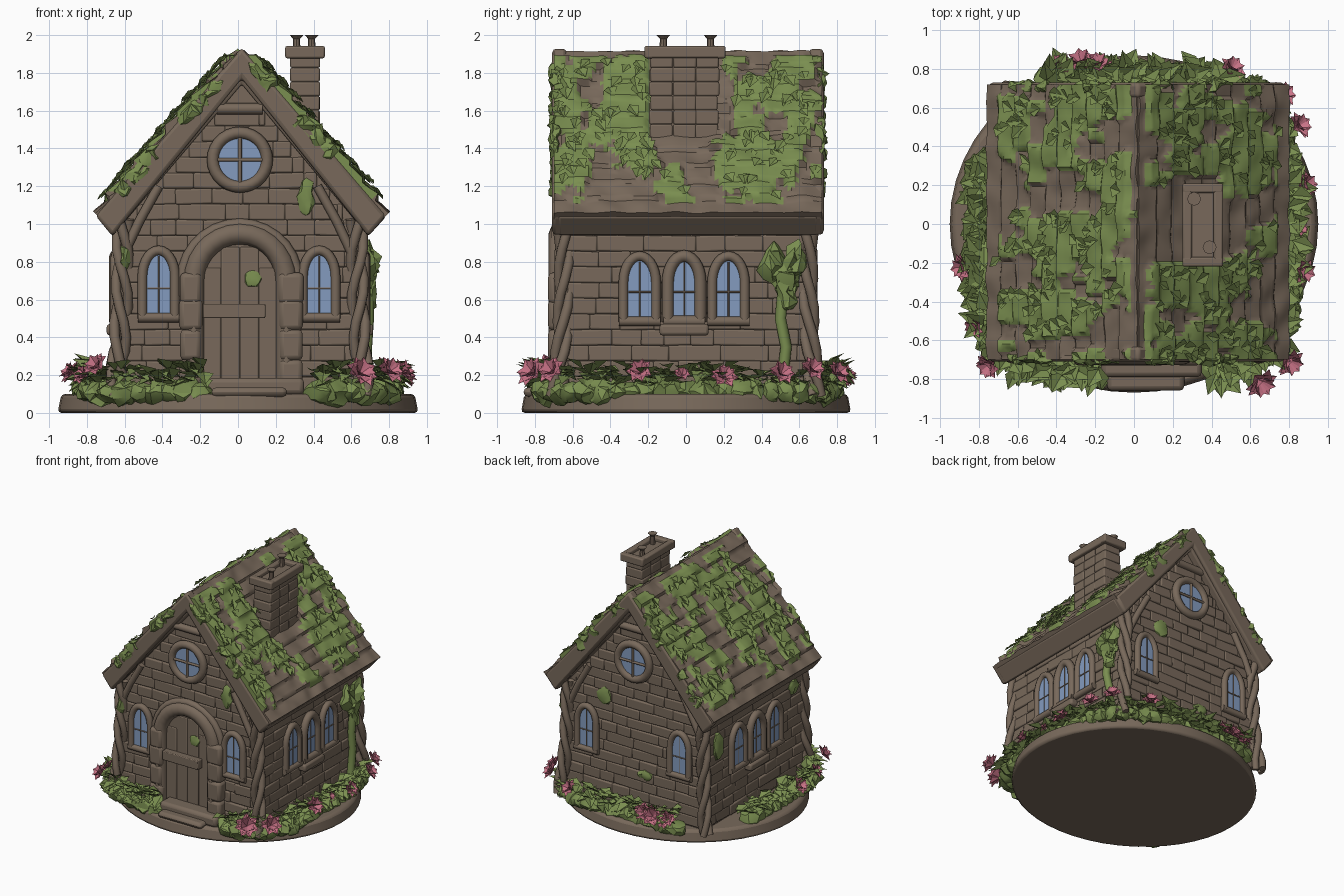
import bpy, bmesh, math, random
from mathutils import Matrix, Vector, noise

if "Cube" in bpy.data.objects:
    bpy.data.objects.remove(bpy.data.objects["Cube"])

random.seed(7)
R = random.uniform


def material(name, rgb):
    m = bpy.data.materials.new(name)
    m.diffuse_color = (*rgb, 1)
    m.use_nodes = True
    m.node_tree.nodes["Principled BSDF"].inputs["Base Color"].default_value = m.diffuse_color
    return m


BROWN = material("brown stone", (0.188, 0.141, 0.104))
GREEN = material("leaf green", (0.195, 0.272, 0.08))
BLUE = material("window blue", (0.23, 0.33, 0.52))
PINK = material("flower pink", (0.58, 0.17, 0.24))


def finish(name, bm, mats, bevel=0.0, angle=40, solid=True):
    if solid:
        bmesh.ops.recalc_face_normals(bm, faces=bm.faces)
    me = bpy.data.meshes.new(name)
    bm.to_mesh(me)
    bm.free()
    for m in mats:
        me.materials.append(m)
    ob = bpy.data.objects.new(name, me)
    bpy.context.collection.objects.link(ob)
    if bevel:
        mod = ob.modifiers.new("soft edges", 'BEVEL')
        mod.width, mod.segments = bevel, 2
    if angle:
        select(ob)
        bpy.ops.object.shade_smooth_by_angle(angle=math.radians(angle))


def select(ob):
    bpy.ops.object.select_all(action='DESELECT')
    ob.select_set(True)
    bpy.context.view_layer.objects.active = ob


def box(bm, M, c, s, tilt=0):
    bmesh.ops.create_cube(bm, size=1, matrix=M @ Matrix.Translation(c) @ Matrix.Rotation(tilt, 4, 'Z') @ Matrix.Diagonal((*s, 1)))


def lump(bm, M, c, s, rough=.6):
    r = bmesh.ops.create_icosphere(bm, subdivisions=2, radius=1, matrix=M @ Matrix.Translation(c) @ Matrix.Diagonal((*s, 1)))
    for v in r["verts"]:
        v.co += noise.noise_vector(v.co * 25) * min(s) * rough


def tube(name, pts, r, mat, M=Matrix(), closed=False):
    cu = bpy.data.curves.new(name, 'CURVE')
    cu.dimensions, cu.bevel_depth, cu.bevel_resolution, cu.use_fill_caps = '3D', r, 2, True
    sp = cu.splines.new('POLY')
    sp.points.add(len(pts) - 1)
    for p, q in zip(sp.points, pts):
        p.co = (*(M @ Vector(q)), 1)
    sp.use_cyclic_u = closed
    cu.materials.append(mat)
    ob = bpy.data.objects.new(name, cu)
    bpy.context.collection.objects.link(ob)
    select(ob)
    bpy.ops.object.convert(target='MESH')
    bpy.ops.object.shade_smooth_by_angle(angle=math.radians(50))


def leaf(bm, p, d, up, L, W):
    d = d.normalized()
    s = d.cross(up).normalized() * W / 2
    lift = s.cross(d).normalized() * W * 0.25
    a, b, c, e = [bm.verts.new(q) for q in (p, p + d * L * .45 + s + lift, p + d * L, p + d * L * .45 - s + lift)]
    bm.faces.new((a, b, c))
    bm.faces.new((a, c, e))


def prism(bm, prof, y0, y1):
    rings = [[bm.verts.new((x, y, z)) for x, z in prof] for y in (y0, y1)]
    bm.faces.new(rings[0])
    bm.faces.new(rings[1][::-1])
    for i in range(len(prof)):
        bm.faces.new((rings[0][i], rings[0][i - 1], rings[1][i - 1], rings[1][i]))


# wall frames: local u along the wall, v up, d outward
def frame(deg, dist, off=0.01):
    return Matrix.Translation((off, 0, 0)) @ Matrix.Rotation(math.radians(deg), 4, 'Z') @ Matrix.Translation((0, -dist, 0)) @ Matrix.Rotation(math.pi / 2, 4, 'X')


WALLS = {"front": frame(0, .64), "right": frame(90, .63), "back": frame(180, .64), "left": frame(270, .63)}

# round base
bm = bmesh.new()
bmesh.ops.create_cone(bm, cap_ends=True, segments=48, radius1=.955, radius2=.935, depth=.1,
                      matrix=Matrix.Translation((0, 0, .05)) @ Matrix.Diagonal((1, .915, 1, 1)))
finish("round_base", bm, [BROWN], .02)

# house body
bm = bmesh.new()
prism(bm, [(-.62, .08), (-.62, 1.06), (.01, 1.8), (.64, 1.06), (.64, .08)], -.64, .64)
finish("house_body", bm, [BROWN], 0, 30)

# stone courses on all four walls
bm = bmesh.new()
for name, M in WALLS.items():
    gable = name in ("front", "back")
    v = .15
    while v < (1.62 if gable else 1.0):
        half = min(.645, .66 * (1.72 - v) / .8) if gable else .645
        u = -half
        while u < half - .02:
            w = min(R(.12, .28), half - u)
            box(bm, M, (u + w / 2, v, 0), (w + .004, R(.08, .086), R(.02, .045)), R(-.03, .03))
            u += w
        v += .083
finish("wall_stones", bm, [BROWN], .009, 60)


def arch(w, z0, spring, h, d, n=14):
    top = [(-w * math.cos(math.pi * i / n), spring + h * math.sin(math.pi * i / n), d) for i in range(n + 1)]
    return [(-w, z0, d)] + top + [(w, z0, d)]


def shift(pts, u):
    return [(p[0] + u, p[1], p[2]) for p in pts]


def plate(name, pts, M, mat):
    bm = bmesh.new()
    f = bm.faces.new([bm.verts.new(M @ Vector(p)) for p in pts])
    f.normal_update()
    finish(name, bm, [mat], 0, 0, False)


def arched_window(tag, M, u, z0, z1, w, r):
    plate(tag + "_glass", shift(arch(w + .01, z0 - .01, z1 - .11, .12, .033), u), M, BLUE)
    tube(tag + "_frame", shift(arch(w + .026, z0 - .03, z1 - .11, .14, .03), u), r, BROWN, M)
    tube(tag + "_sill", [(u - w - .05, z0 - .025, .03), (u + w + .05, z0 - .025, .03)], r, BROWN, M)
    tube(tag + "_mullion", [(u, z0, .033), (u, z1, .033)], .004, BROWN, M)
    tube(tag + "_crossbar", [(u - w, z0 + .13, .033), (u + w, z0 + .13, .033)], .005, BROWN, M)


# windows
for side in ("front", "back"):
    M = WALLS[side]
    for u in (-.43, .42):
        arched_window(side + "_window", M, u, .53, .83, .06, .026)
    ring = lambda r, d: [(r * math.cos(a * math.pi / 14), 1.34 + r * math.sin(a * math.pi / 14), d) for a in range(28)]
    plate(side + "_round_glass", ring(.12, .035), M, BLUE)
    tube(side + "_round_frame", ring(.143, .03), .032, BROWN, M, True)
    tube(side + "_round_bar", [(-.12, 1.34, .04), (.12, 1.34, .04)], .01, BROWN, M)
    tube(side + "_round_mullion", [(0, 1.22, .04), (0, 1.46, .04)], .01, BROWN, M)
    tube(side + "_gable_beam", [(-.12, 1.61, .02), (.12, 1.61, .02)], .03, BROWN, M)
for side in ("right", "left"):
    for u in (-.245, -.01, .225):
        arched_window(side + "_window", WALLS[side], u, .51, .80, .06, .032 if u == -.01 else .026)
    bm = bmesh.new()
    box(bm, WALLS[side], (-.01, .44, .04), (.26, .06, .07))
    finish(side + "_window_ledge", bm, [BROWN], .015)

# door with planks, arch and steps
M = WALLS["front"]
plate("door_panel", arch(.21, .12, .7, .21, .031), M, BROWN)
bm = bmesh.new()
for u in (-.15, -.05, .05, .15):
    top = .69 + math.sqrt(.21 ** 2 - (abs(u) + .045) ** 2)
    box(bm, M, (u, (top + .15) / 2, .03), (.098, top - .15, .014))
box(bm, M, (-.03, .54, .06), (.33, .075, .06))
finish("door_planks", bm, [BROWN], .006)
tube("door_arch", arch(.245, .1, .7, .25, .03), .058, BROWN, M)
tube("door_hood", arch(.305, .62, .7, .3, .02), .03, BROWN, M)
bm = bmesh.new()
for u in (-.26, .27):
    for v in (.2, .36, .52, .66):
        box(bm, M, (u, v, .03), (R(.11, .14), .165, .12))
box(bm, M, (.08, .14, .07), (.52, .09, .16))
box(bm, M, (.05, .11, .12), (.4, .05, .2))
finish("door_jambs_and_steps", bm, [BROWN], .03)

# twisted branches at the four corners
for sx in (-1, 1):
    for sy in (-1, 1):
        for k in range(3):
            pts = [(.01 + sx * (.62 + .035 * math.sin(i * .75 + k * 2.1) + .05 * (1 - i / 12) ** 3),
                    sy * (.645 + .03 * math.cos(i * .75 + k * 2.1) + .04 * (1 - i / 12) ** 3), .09 + i * .078) for i in range(13)]
            tube("corner_branch", pts, .027, BROWN)
        tube("eave_brace", [(sx * .6, sy * .66, .85), (sx * .52, sy * .665, 1.02), (sx * .42, sy * .66, 1.2)], .025, BROWN)

# roof slab and end boards
bm = bmesh.new()
prism(bm, [(-.745, 1.04), (.02, 1.91), (.785, 1.04), (.69, .935), (.02, 1.74), (-.665, .935)], -.68, .70)
finish("roof_slab", bm, [BROWN], .015)
for y0, y1 in ((-.71, -.63), (.65, .73)):
    bm = bmesh.new()
    prism(bm, [(-.755, 1.045), (.02, 1.935), (.785, 1.045), (.69, .935), (.02, 1.77), (-.665, .935)], y0, y1)
    finish("roof_end_board", bm, [BROWN], .02)

# stepped shingles with moss patches
ROWS = 10


def moss(s, t, y):
    row = math.floor(t * ROWS)
    m = noise.noise((y * 4.6, t * 3.4, s * 7.3)) + .55 * noise.noise((y * 12, row * 2.7, s * 3.1)) - .0
    if t > .93 or t < .04 or (s > 0 and abs(y) < .2 and t < .55):
        m -= .7
    return m > (-.02 if s > 0 else .0)


def roof_point(s, t, y):
    n = Vector((s * .75, 0, .66))
    h = .008 + .018 * (t * ROWS % 1) + .016 * noise.noise((y * 9, t * 9, s)) + (.022 if moss(s, t, y) else 0)
    return Vector((.02 + s * .762 * t, y, 1.91 - .867 * t)) + n * h


bm = bmesh.new()
leaves = bmesh.new()
NT, NY = 60, 70
for s in (-1, 1):
    grid = [[bm.verts.new(roof_point(s, i / NT * .999, -.70 + 1.42 * j / NY)) for j in range(NY + 1)] for i in range(NT + 1)]
    for i in range(NT):
        for j in range(NY):
            q = (grid[i][j], grid[i + 1][j], grid[i + 1][j + 1], grid[i][j + 1])
            f = bm.faces.new(q if s > 0 else q[::-1])
            f.material_index = int(moss(s, (i + .5) / NT, -.70 + 1.42 * (j + .5) / NY))
    for k in range(230):
        t, y = R(.05, .88), R(-.70, .72)
        if moss(s, t, y) and moss(s, t + .04, y):
            d = Vector((s * .66, R(-.8, .8), -.75)) + Vector((s * .75, 0, .66)) * R(.0, .15)
            leaf(leaves, roof_point(s, t, y) + Vector((s * .004, 0, .004)), d, Vector((s * .75, 0, .66)), R(.06, .11), R(.05, .08))
border = [e for e in bm.edges if e.is_boundary]
for v in bmesh.ops.extrude_edge_only(bm, edges=border)["geom"]:
    if isinstance(v, bmesh.types.BMVert):
        v.co += Vector((-.035 if v.co.x > .02 else .035, 0, -.035))
finish("roof_shingles", bm, [BROWN, GREEN], 0, 45, False)
finish("roof_moss_leaves", leaves, [GREEN], 0, 0, False)

# moss spilling over the roof ends
bm = bmesh.new()
for x in (-.62, -.55, -.47, -.28, -.22, -.15, .12, .17, .37, .42, .48):
    for y in (-.695, .71):
        slope = Matrix.Translation((x, y, 1.93 - 1.14 * abs(x - .02))) @ Matrix.Rotation(math.radians(49 if x > 0 else -49), 4, 'Y')
        lump(bm, slope, (0, 0, R(-.035, 0)), (R(.05, .08), .028, R(.035, .055)), 1.2)
finish("roof_edge_moss", bm, [GREEN], 0, 30)

# chimney, cap and pots
bm = bmesh.new()
box(bm, Matrix(), (.355, -.01, 1.62), (.14, .35, .56))
z = 1.49
while z < 1.87:
    for y in (-.13, -.01, .11):
        box(bm, Matrix(), (.355, y + R(-.005, .005), z), (R(.145, .16), R(.12, .125), .076))
    z += .075
finish("chimney_shaft", bm, [BROWN], .009)
bm = bmesh.new()
for c, s in (((.355, -.195, 1.91), (.21, .05, .065)), ((.355, .185, 1.91), (.21, .05, .065)),
             ((.275, 0, 1.91), (.05, .4, .063)), ((.435, 0, 1.91), (.05, .4, .063)), ((.355, 0, 1.895), (.15, .36, .035))):
    box(bm, Matrix(), c, s)
finish("chimney_cap", bm, [BROWN], .01)
bm = bmesh.new()
for x, y in ((.39, -.12), (.31, .13)):
    for r1, r2, zz, h in ((.022, .018, 1.94, .08), (.018, .036, 1.99, .02)):
        bmesh.ops.create_cone(bm, cap_ends=True, segments=8, radius1=r1, radius2=r2, depth=h, matrix=Matrix.Translation((x, y, zz)))
finish("chimney_pots", bm, [BROWN])

# climbing plant and wall moss
tube("climbing_stem", [(.50, .1, .04), (.53, .35, .04), (.50, .5, .05), (.52, .72, .05)], .03, GREEN, WALLS["right"])
bm = bmesh.new()
for wall, c, s in (("right", (.46, .79, .045), (.06, .1, .05)), ("right", (.58, .80, .045), (.06, .1, .05)),
                   ("right", (.52, .73, .05), (.085, .08, .05)), ("right", (.53, .65, .05), (.055, .1, .045)), ("front", (.35, 1.14, .02), (.045, .10, .025)),
                   ("front", (.07, .71, .035), (.045, .045, .015)), ("front", (-.61, .82, .03), (.03, .07, .03)),
                   ("back", (-.28, .98, .015), (.07, .07, .02)), ("back", (.1, .42, .015), (.06, .04, .02)),
                   ("left", (-.5, .75, .02), (.05, .12, .03)), ("left", (.5, .86, .015), (.06, .06, .02))):
    lump(bm, WALLS[wall], c, s, .9)
finish("wall_moss", bm, [GREEN], 0, 30)

# ring of bushes around the base, open at the door and one back corner
mounds, leaves = bmesh.new(), bmesh.new()
UP = Vector((0, 0, 1))
for k in range(72):
    a = k * math.tau / 72
    c, s = math.cos(a), math.sin(a)
    r = (abs(c / .79) ** 4.5 + abs(s / .76) ** 4.5) ** (-1 / 4.5)
    p = Vector((c * r, s * r, .11))
    if (s < 0 and -.14 < p.x < .36 and p.y < -.6) or (c < 0 and p.x < -.5 and p.y > .3):
        continue
    g = .7 if abs(p.x) > .5 and p.y > .3 else 1
    lump(mounds, Matrix(), p, (.085 * g, .075 * g, R(.05, .08)), .5)
    for i in range(8):
        b = a + R(-1.7, 1.7)
        q = p + Vector((R(-.03, .03), R(-.03, .03), R(.04, .13) * g))
        leaf(leaves, q, Vector((math.cos(b), math.sin(b), R(-.6, .75))), UP, R(.09, .15) * g, R(.07, .11) * g)
finish("bush_mounds", mounds, [GREEN], 0, 30)
finish("bush_leaves", leaves, [GREEN], 0, 0, False)

# pink flowers facing outward
bm = bmesh.new()
for x, y, z, size in ((.64, -.80, .2, .10), (-.74, -.72, .24, .08), (-.87, -.22, .2, .08), (-.81, -.52, .19, .07), (.86, -.24, .21, .08),
                      (.87, .2, .18, .08), (.84, .5, .2, .08), (.76, .66, .22, .08), (-.18, .81, .2, .08), (-.27, .82, .19, .09),
                      (-.36, .8, .18, .08), (.5, .79, .2, .08), (.79, -.7, .21, .09), (.85, -.02, .2, .05), (-.4, .81, .2, .07)):
    p = Vector((x, y, z))
    axis = (Vector((x, y, 0)).normalized() + UP * .7).normalized()
    t1 = axis.cross(UP).normalized()
    t2 = axis.cross(t1)
    for i in range(13):
        b = i * math.tau / 6.5 + R(-.2, .2)
        leaf(bm, p, t1 * math.cos(b) + t2 * math.sin(b) + axis * (.35 if i < 7 else 1.2), axis, size, size)
finish("pink_flowers", bm, [PINK], 0, 0, False)
